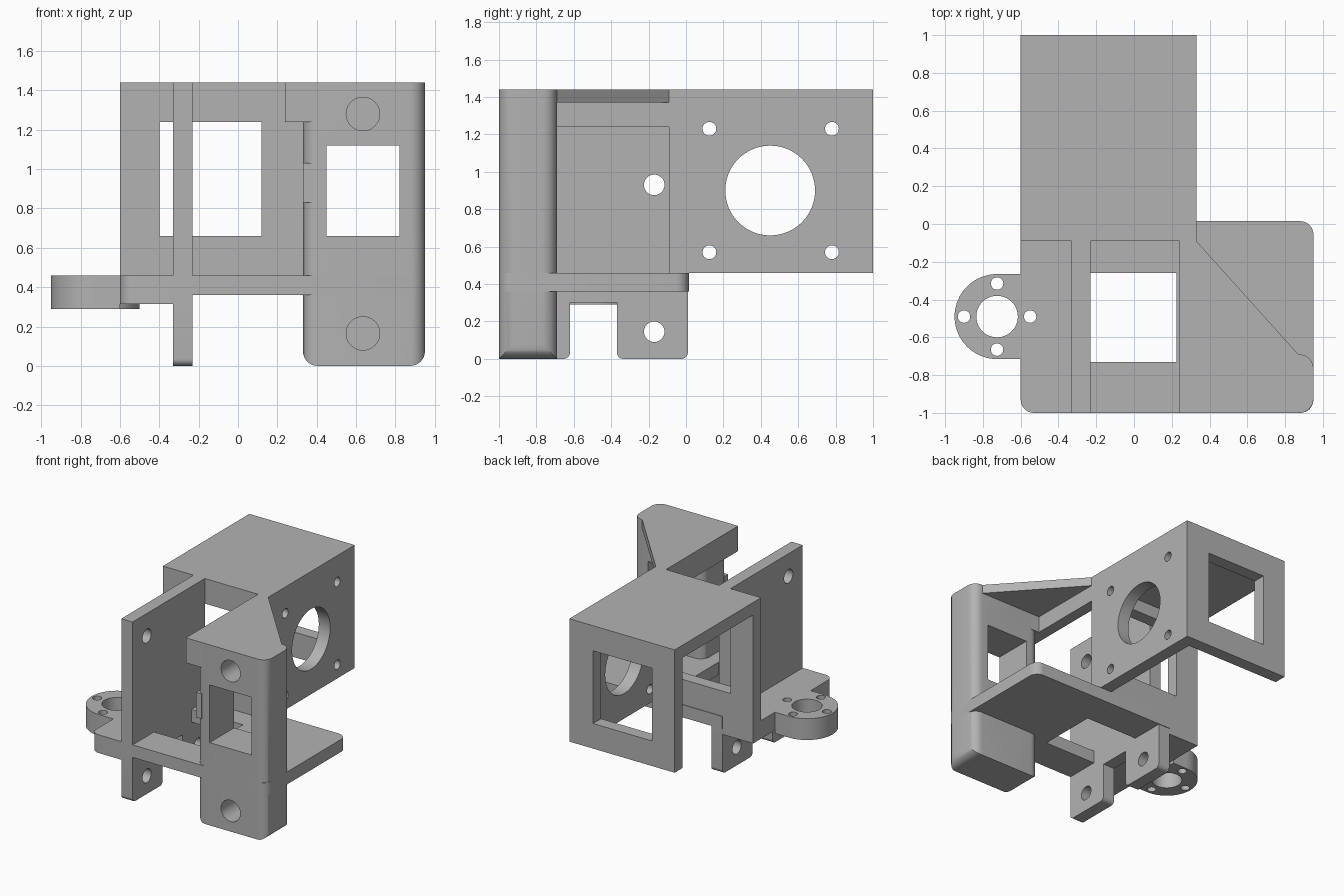
import bpy, bmesh
from math import pi, cos, sin

if "Cube" in bpy.data.objects:
    bpy.data.objects.remove(bpy.data.objects["Cube"], do_unlink=True)

GREY = (0.45, 0.45, 0.45, 1)
mat = bpy.data.materials.new("plain grey")
mat.use_nodes = True
mat.diffuse_color = GREY
mat.node_tree.nodes["Principled BSDF"].inputs["Base Color"].default_value = GREY

PLACE = {"x": lambda u, v, w: (w, u, v),
         "y": lambda u, v, w: (u, w, v),
         "z": lambda u, v, w: (u, v, w)}


def rounded(u0, v0, u1, v1, radii=(0, 0, 0, 0), steps=8):
    """Rectangle outline; radii run counter-clockwise from the low corner."""
    pts = []
    corners = [(u0, v0, 1, 1), (u1, v0, -1, 1), (u1, v1, -1, -1), (u0, v1, 1, -1)]
    for i, ((u, v, su, sv), r) in enumerate(zip(corners, radii)):
        if not r:
            pts.append((u, v))
            continue
        for k in range(steps + 1):
            a = pi + i * pi / 2 + k * pi / 2 / steps
            pts.append((u + su * r + r * cos(a), v + sv * r + r * sin(a)))
    return pts


def circle(u, v, r, n=40):
    return [(u + r * cos(2 * pi * k / n), v + r * sin(2 * pi * k / n)) for k in range(n)]


def prism(name, axis, pts, lo, hi):
    bm = bmesh.new()
    ends = [[bm.verts.new(PLACE[axis](u, v, w)) for u, v in pts] for w in (lo, hi)]
    bm.faces.new(ends[0])
    bm.faces.new(ends[1])
    for i in range(len(pts)):
        j = (i + 1) % len(pts)
        bm.faces.new((ends[0][i], ends[0][j], ends[1][j], ends[1][i]))
    bmesh.ops.recalc_face_normals(bm, faces=bm.faces)
    me = bpy.data.meshes.new(name)
    bm.to_mesh(me)
    bm.free()
    me.materials.append(mat)
    ob = bpy.data.objects.new(name, me)
    bpy.context.collection.objects.link(ob)
    return ob


def combine(ob, others, operation="DIFFERENCE"):
    """Apply booleans and remove the helper solids."""
    for other in others:
        mod = ob.modifiers.new("shape", "BOOLEAN")
        mod.operation, mod.object, mod.solver = operation, other, "EXACT"
    graph = bpy.context.evaluated_depsgraph_get()
    me = bpy.data.meshes.new_from_object(ob.evaluated_get(graph))
    ob.modifiers.clear()
    ob.data = me
    for other in others:
        bpy.data.objects.remove(other, do_unlink=True)


def cut(ob, axis, *outlines, lo=-2, hi=2):
    combine(ob, [prism("cutter", axis, o, lo, hi) for o in outlines])


# Rear motor box, open on one side and below
prism("box_top", "z", rounded(-0.6, -0.09, 0.33, 1), 1.34, 1.44)
for name, y in (("box_front_wall", -0.09), ("box_rear_wall", 0.9)):
    wall = prism(name, "y", rounded(-0.6, 0.46, 0.33, 1.44), y, y + 0.1)
    cut(wall, "y", rounded(-0.4, 0.66, 0.12, 1.24))
motor_wall = prism("box_motor_wall", "x", rounded(-0.09, 0.46, 1, 1.44), 0.23, 0.33)
cut(motor_wall, "x", circle(0.45, 0.9, 0.24, 64),
    *[circle(y, z, 0.037, 24) for y in (0.125, 0.78) for z in (0.57, 1.23)])

# Floor slab, with its thicker left section
floor = prism("floor", "z", rounded(-0.33, -1, 0.95, 0.015, (0, 0.07, 0.07, 0)), 0.36, 0.46)
cut(floor, "z", rounded(-0.23, -0.73, 0.225, -0.26))
side_floor = prism("side_floor", "z", rounded(-0.6, -1, -0.33, 0.01, (0.07, 0, 0, 0)), 0.315, 0.46)

# Round flange beside the floor
CX, CY = -0.725, -0.49
flange = prism("flange", "z", circle(CX, CY, 0.225, 64), 0.29, 0.46)
neck = prism("flange_neck", "z", rounded(CX, CY - 0.225, -0.6, CY + 0.225), 0.29, 0.46)
for part in (flange, neck, side_floor):
    cut(part, "z", circle(CX, CY, 0.11, 48),
        *[circle(CX + 0.175 * dx, CY + 0.175 * dy, 0.033, 24)
          for dx, dy in ((1, 0), (-1, 0), (0, 1), (0, -1))])

# Tall upright plate with two legs below the floor
plate = prism("upright_plate", "x", rounded(-1, 0.3, -0.09, 1.44), -0.33, -0.23)
cut(plate, "x", circle(-0.17, 0.93, 0.055), circle(-0.82, 1.26, 0.055))
for name, y0, y1 in (("front_leg", -1, -0.62), ("rear_leg", -0.37, 0.01)):
    leg = prism(name, "x", rounded(y0, 0, y1, 0.4, (0.035, 0.035, 0, 0)), -0.33, -0.23)
    cut(leg, "x", circle(-0.82 if y0 < -0.5 else -0.17, 0.145, 0.055))

# Front tower with window and two blind holes
R = 0.075
tower = prism("tower", "z", rounded(0.33, -1, 0.95, -0.69, (R, R, R, R)), 0, 1.44)
combine(tower, [prism("outline", "y", rounded(0.33, 0, 0.95, 1.6, (R, R, 0, 0)), -2, 2)],
        "INTERSECT")
cut(tower, "y", rounded(0.45, 0.66, 0.82, 1.12))
cut(tower, "y", circle(0.635, 1.28, 0.085), circle(0.635, 0.165, 0.085), lo=-1.2, hi=-0.78)
prism("tower_tab", "z", rounded(0.33, -1, 0.38, -0.95), 0.83, 1.03)

# Beam and triangular brace joining the tower to the box
prism("top_beam", "z", rounded(0.24, -1, 0.33, -0.09), 1.24, 1.44)
prism("beam_end", "z", rounded(0.33, -1, 0.41, -0.69), 1.24, 1.44)
prism("corner_brace", "z", [(0.33, -0.09), (0.33, -0.7), (0.87, -0.7), (0.87, -0.69)], 1.37, 1.44)

# Smooth round surfaces, keep hard edges
bpy.ops.object.select_all(action="DESELECT")
for ob in bpy.context.collection.objects:
    if ob.type == "MESH":
        ob.select_set(True)
        bpy.context.view_layer.objects.active = ob
bpy.ops.object.shade_smooth_by_angle(angle=0.5)
